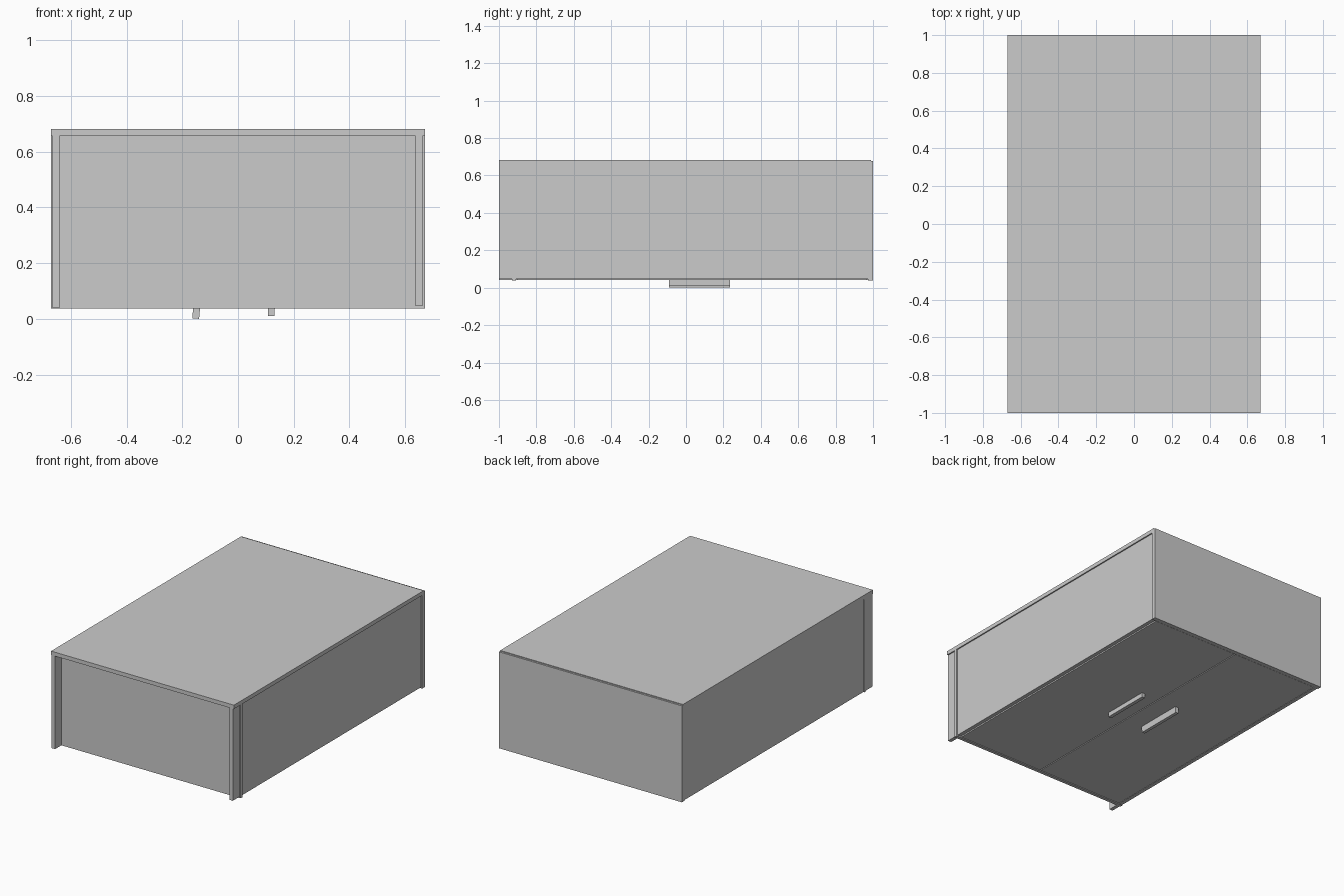
import bpy
import bmesh
from mathutils import Matrix

if "Cube" in bpy.data.objects:
    bpy.data.objects.remove(bpy.data.objects["Cube"])


def box(name, x, y, z, taper=1.0, tilt=0.0):
    """Box from (min, max) ranges; taper narrows the -z face, tilt rolls it about y."""
    size = [r[1] - r[0] for r in (x, y, z)]
    centre = [(r[0] + r[1]) / 2 for r in (x, y, z)]
    bm = bmesh.new()
    bmesh.ops.create_cube(bm, size=1.0)
    for v in bm.verts:
        if v.co.z < 0:
            v.co.x *= taper
        v.co = [c * s for c, s in zip(v.co, size)]
    bm.transform(Matrix.Rotation(tilt, 4, 'Y'))
    mesh = bpy.data.meshes.new(name)
    bm.to_mesh(mesh)
    bm.free()
    obj = bpy.data.objects.new(name, mesh)
    obj.location = centre
    bpy.context.collection.objects.link(obj)
    return obj


# The cabinet lies face down: back panel up, doors down, feet toward -y
box("back_panel", (-0.67, 0.67), (-1.0, 0.988), (0.656, 0.682))
box("cabinet_top", (-0.67, 0.67), (0.972, 1.0), (0.038, 0.677))
box("cabinet_bottom", (-0.67, 0.67), (-0.93, -0.908), (0.038, 0.657))

# Side panels run past the bottom board to form the feet
box("left_side", (-0.666, -0.641), (-1.0, 0.973), (0.040, 0.657))
box("right_side", (0.637, 0.662), (-1.0, 0.973), (0.046, 0.657))

# Pair of doors with a narrow gap between them
box("left_door", (-0.638, -0.006), (-0.904, 0.968), (0.040, 0.064))
box("right_door", (0.0, 0.634), (-0.904, 0.968), (0.040, 0.064))

# Bar handles
box("left_handle", (-0.163, -0.137), (-0.09, 0.235), (0.001, 0.043), 0.9, 0.06)
box("right_handle", (0.107, 0.132), (-0.09, 0.235), (0.011, 0.043), 0.95)
